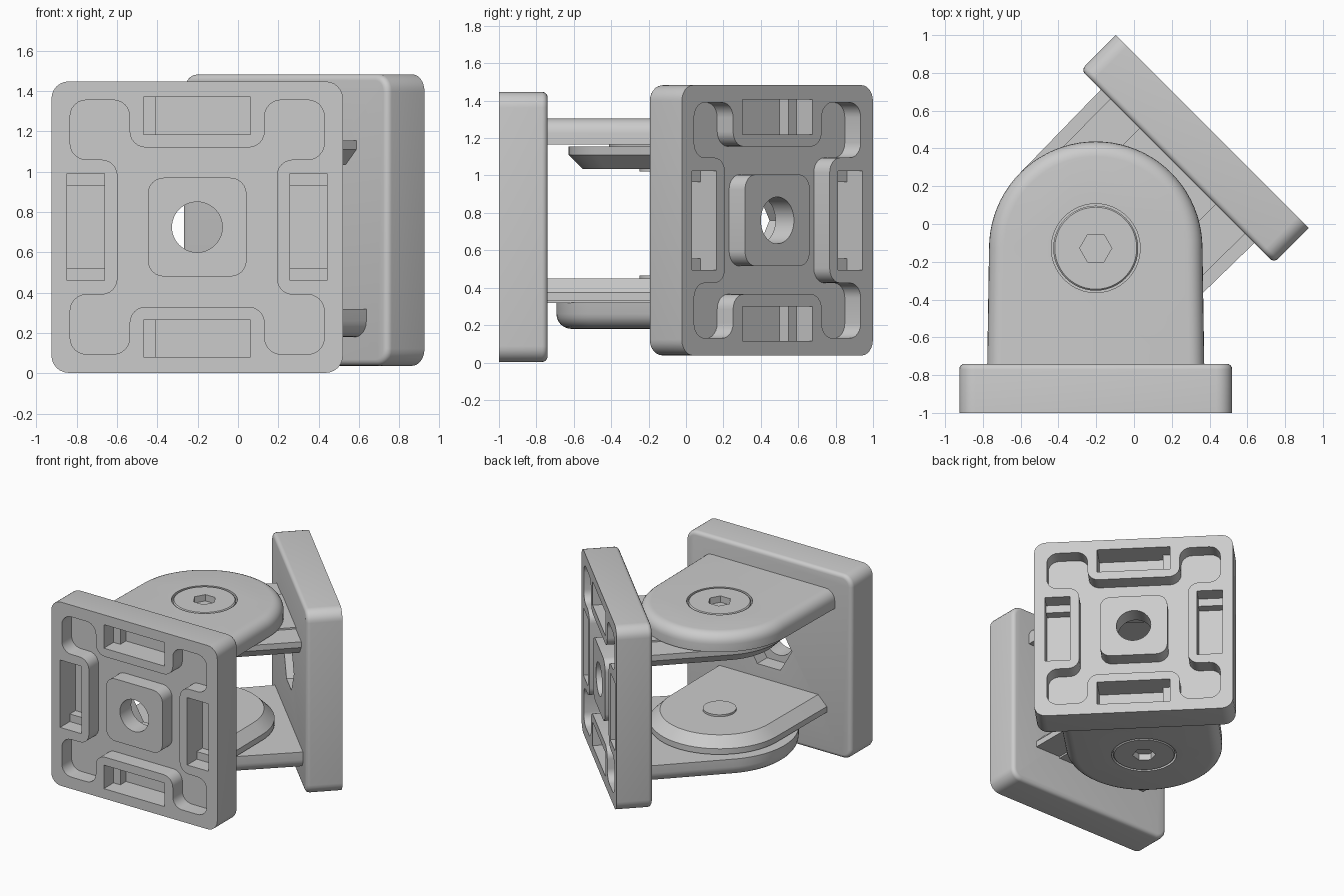
import bpy, bmesh, math
from mathutils import Matrix, Vector

if "Cube" in bpy.data.objects:
    bpy.data.objects.remove(bpy.data.objects["Cube"])


def loft(name, rings, axis='z'):
    """Skin a stack of (2D outline, height) rings into a closed solid."""
    bm = bmesh.new()
    loops = []
    for pts, h in rings:
        loops.append([bm.verts.new((u, v, h) if axis == 'z' else (u, h, v)) for u, v in pts])
    n = len(loops[0])
    for a, b in zip(loops, loops[1:]):
        for i in range(n):
            j = (i + 1) % n
            bm.faces.new((a[i], a[j], b[j], b[i]))
    bm.faces.new(loops[0])
    bm.faces.new(loops[-1])
    bmesh.ops.recalc_face_normals(bm, faces=bm.faces)
    me = bpy.data.meshes.new(name)
    bm.to_mesh(me)
    bm.free()
    ob = bpy.data.objects.new(name, me)
    bpy.context.collection.objects.link(ob)
    return ob


def activate(ob):
    bpy.ops.object.select_all(action='DESELECT')
    ob.select_set(True)
    bpy.context.view_layer.objects.active = ob


def combine(ob, other, op='DIFFERENCE'):
    m = ob.modifiers.new("bool", 'BOOLEAN')
    m.operation, m.solver, m.object = op, 'EXACT', other
    activate(ob)
    bpy.ops.object.modifier_apply(modifier=m.name)
    bpy.data.objects.remove(other)


def circle(r, n=48):
    return [(r * math.cos(2 * math.pi * i / n), r * math.sin(2 * math.pi * i / n)) for i in range(n)]


def rect(u0, u1, v0, v1):
    return [(u0, v0), (u1, v0), (u1, v1), (u0, v1)]


def rounded(pts, r, seg=6):
    """Round the right-angled corners of an outline."""
    out = []
    for i, p in enumerate(pts):
        p = Vector(p)
        a = (Vector(pts[i - 1]) - p).normalized() * r
        b = (Vector(pts[(i + 1) % len(pts)]) - p).normalized() * r
        for k in range(seg + 1):
            t = math.pi / 2 * k / seg
            out.append(tuple(p + a * (1 - math.sin(t)) + b * (1 - math.cos(t))))
    return out


def square(h, r):
    return rounded(rect(-h, h, -h, h), r)


def tongue(r, w, root=-0.65, seg=40):
    """Ear outline: half circle around the pivot running down to the plate."""
    arc = [(r * math.cos(math.pi * i / seg), r * math.sin(math.pi * i / seg)) for i in range(seg + 1)]
    return arc + [(-w, root), (w, root)]


def fillet(r, n=6):
    return [(r * (1 - math.cos(t)), r * math.sin(t)) for t in (math.pi / 2 * k / n for k in range(n + 1))]


# Everything is built around the pivot axis; plate outer face at FACE
FACE, BACK = -0.872, -0.612
H, DEPTH, DEEP = 0.7225, 0.12, 0.19
OUT = FACE - 0.05

# Mounting plate with softened inner rim
plate = loft("mounting_plate", [(square(H, 0.085), FACE)] +
             [(square(H - i, 0.085 - i), BACK - 0.03 + h) for i, h in fillet(0.03, 4)], 'y')

# Four-lobed recess and central island
quarter = [(.395, .335), (.63, .335), (.63, .63), (.335, .63), (.335, .395)]
outline = []
for x, y in quarter:
    outline.append((x, y))
for _ in range(3):
    outline += [(-y, x) for x, y in outline[-5:]]
recess = rounded(outline, 0.08)
combine(plate, loft("cut", [(recess, OUT), (recess, FACE + DEPTH)], 'y'))
isl = square(0.245, 0.08)
combine(plate, loft("island", [(isl, FACE), (isl, FACE + DEPTH + 0.01)], 'y'), 'UNION')

# Stepped rectangular pockets
for s in (-1, 1):
    a, b = sorted((s * 0.46, s * 0.645))
    for outline2, d in ((rect(-.265, .265, a, b), DEPTH), (rect(-.205, .265, a, b), DEEP),
                        (rect(a, b, -.265, .265), DEPTH), (rect(a, b, -.205, .205), DEEP)):
        combine(plate, loft("cut", [(outline2, OUT), (outline2, FACE + d)], 'y'))

# Screw hole and hexagonal seat on the inner side
combine(plate, loft("cut", [(circle(0.125), OUT), (circle(0.125), BACK + 0.1)], 'y'))
hexa = circle(0.2, 6)
combine(plate, loft("cut", [(hexa, BACK - 0.12), (hexa, BACK + 0.1)], 'y'))

# Thick outer ear with rounded edge and counterbore
outer_ear = loft("outer_ear", [(tongue(.565, .575), 0.44)] +
                 [(tongue(.565 - i, .575 - i), 0.5 + h) for i, h in fillet(0.08)])
combine(outer_ear, loft("cut", [(circle(.235, 64), 0.53), (circle(.235, 64), 0.7)]))

# Thin inner ear with chamfered edge and raised bearing pad
inner_ear = loft("inner_ear", [(tongue(.5, .505), -0.395), (tongue(.5, .505), -0.35),
                               (tongue(.425, .43), -0.275)])
bearing_pad = loft("bearing_pad", [(tongue(.285, .285), -0.408), (tongue(.285, .285), -0.385)])

# Hinge bolt: flush head with hex socket, shank through the other inner ear
bolt = loft("hinge_bolt", [(circle(.12), 0.295), (circle(.12), 0.5), (circle(.225), 0.5),
                           (circle(.225), 0.572), (circle(.217), 0.58)])
combine(bolt, loft("cut", [(circle(.085, 6), 0.65), (circle(.085, 6), 0.52), (circle(.005, 6), 0.47)]))

# Place the first bracket, then an upside-down copy swung round the pivot
parts = [plate, outer_ear, inner_ear, bearing_pad, bolt]
pivot = Vector((-0.2025, -0.128, 0))
first = Matrix.Translation(pivot + Vector((0, 0, 0.725)))
second = (Matrix.Translation(pivot + Vector((0, 0, 0.76)))
          @ Matrix.Rotation(math.radians(135), 4, 'Z') @ Matrix.Rotation(math.pi, 4, 'Y'))
for ob in parts:
    activate(ob)
    bpy.ops.object.shade_smooth_by_angle(angle=math.radians(30))
    twin = bpy.data.objects.new("swung_" + ob.name, ob.data)
    bpy.context.collection.objects.link(twin)
    ob.matrix_world = first
    twin.matrix_world = second
